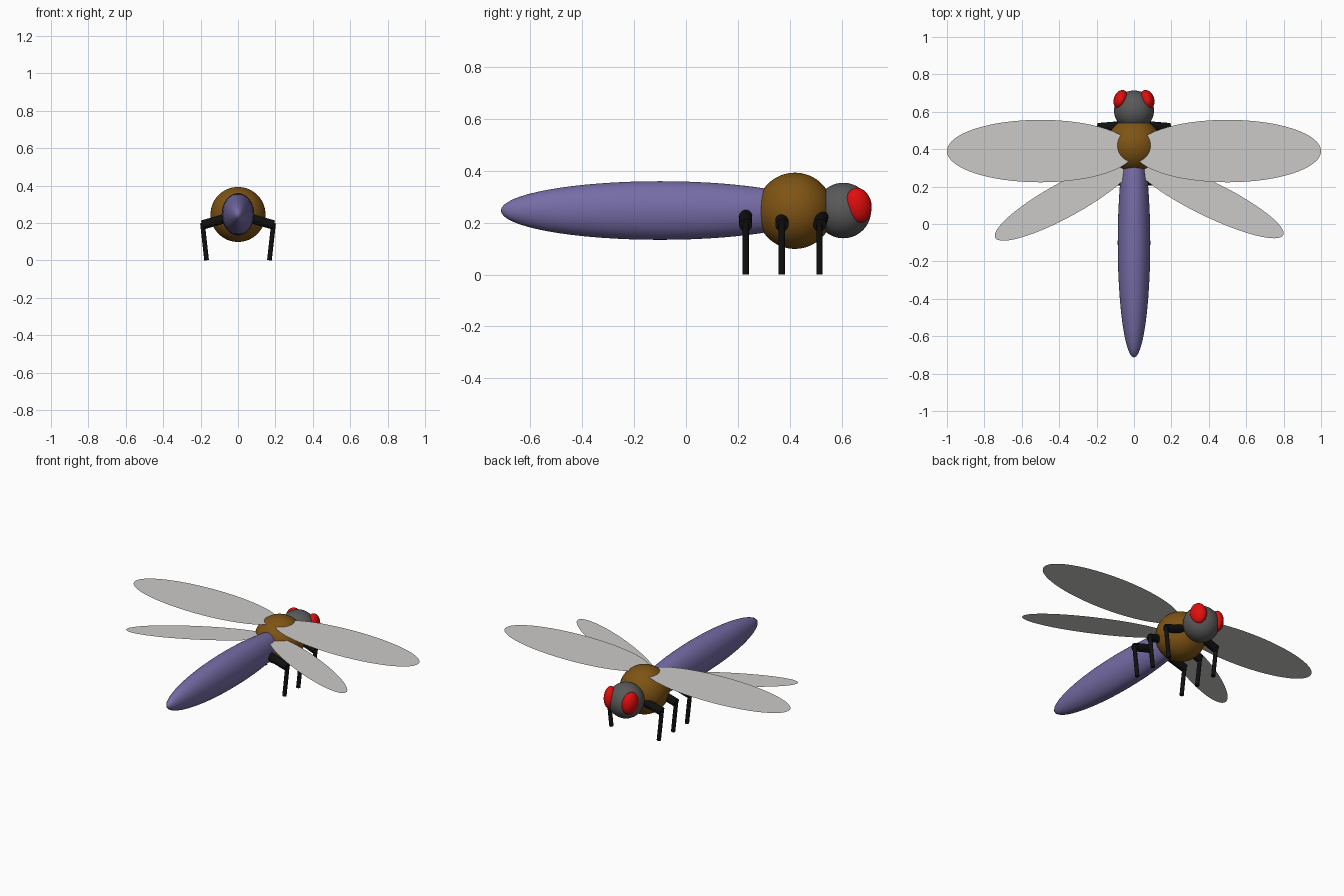
import bpy, math
from mathutils import Vector

if "Cube" in bpy.data.objects:
    bpy.data.objects.remove(bpy.data.objects["Cube"])


def material(name, rgb):
    m = bpy.data.materials.new(name)
    m.diffuse_color = (*rgb, 1)
    m.use_nodes = True
    m.node_tree.nodes["Principled BSDF"].inputs["Base Color"].default_value = m.diffuse_color
    return m


violet = material("violet", (0.18, 0.15, 0.38))
brown = material("brown", (0.21, 0.088, 0.007))
grey = material("grey", (0.1, 0.1, 0.1))
red = material("red", (0.75, 0.004, 0.004))
black = material("black", (0.005, 0.005, 0.005))
wing_grey = material("wing grey", (0.6, 0.59, 0.58))


def finish(name, mat):
    ob = bpy.context.object
    ob.name = name
    ob.data.materials.append(mat)
    return ob


def ellipsoid(name, loc, size, mat, rot=(0, 0, 0)):
    bpy.ops.mesh.primitive_uv_sphere_add(segments=48, ring_count=32, radius=1, location=loc, rotation=rot)
    ob = finish(name, mat)
    ob.scale = size
    bpy.ops.object.shade_smooth()
    return ob


def rod(name, a, b, radius, mat):
    a, b = Vector(a), Vector(b)
    turn = (b - a).to_track_quat('Z', 'Y').to_euler()
    bpy.ops.mesh.primitive_cylinder_add(vertices=24, radius=radius, depth=(b - a).length,
                                        location=(a + b) / 2, rotation=turn)
    finish(name, mat)
    bpy.ops.object.shade_smooth_by_angle(angle=math.radians(40))


def wing(name, loc, length, width, angle):
    # flat elliptical sheet with half length and half width
    bpy.ops.mesh.primitive_circle_add(vertices=64, radius=1, fill_type='NGON', location=loc,
                                      rotation=(0, 0, math.radians(angle)))
    finish(name, wing_grey).scale = (length, width, 1)


# body
ellipsoid("abdomen", (0, -0.10, 0.247), (0.087, 0.614, 0.113), violet)
ellipsoid("thorax", (0, 0.42, 0.246), (0.147, 0.147, 0.147), brown)
ellipsoid("head", (0, 0.607, 0.247), (0.107, 0.107, 0.107), grey)

# wings: the rear pair sits lower and is slightly uneven
wing("left_rear_wing", (-0.37, 0.13, 0.297), 0.424, 0.093, 28.7)
wing("right_rear_wing", (0.40, 0.135, 0.297), 0.443, 0.093, -26)

for side, s in (("left", -1), ("right", 1)):
    wing(side + "_front_wing", (s * 0.5, 0.39, 0.363), 0.5, 0.167, 0)
    # eyes
    ellipsoid(side + "_eye", (s * 0.07, 0.665, 0.267), (0.038, 0.052, 0.068), red,
              (math.radians(12), 0, math.radians(s * 20)))
    # legs: thick upper part, thin lower part
    for place, y, lean in (("rear", 0.23, 0), ("middle", 0.37, 0), ("front", 0.515, 0.012)):
        rod(f"{side}_{place}_upper_leg", (s * 0.05, y + lean, 0.23), (s * 0.19, y, 0.19), 0.025, black)
        rod(f"{side}_{place}_lower_leg", (s * 0.19, y, 0.2), (s * 0.168, y, 0.001), 0.0125, black)
